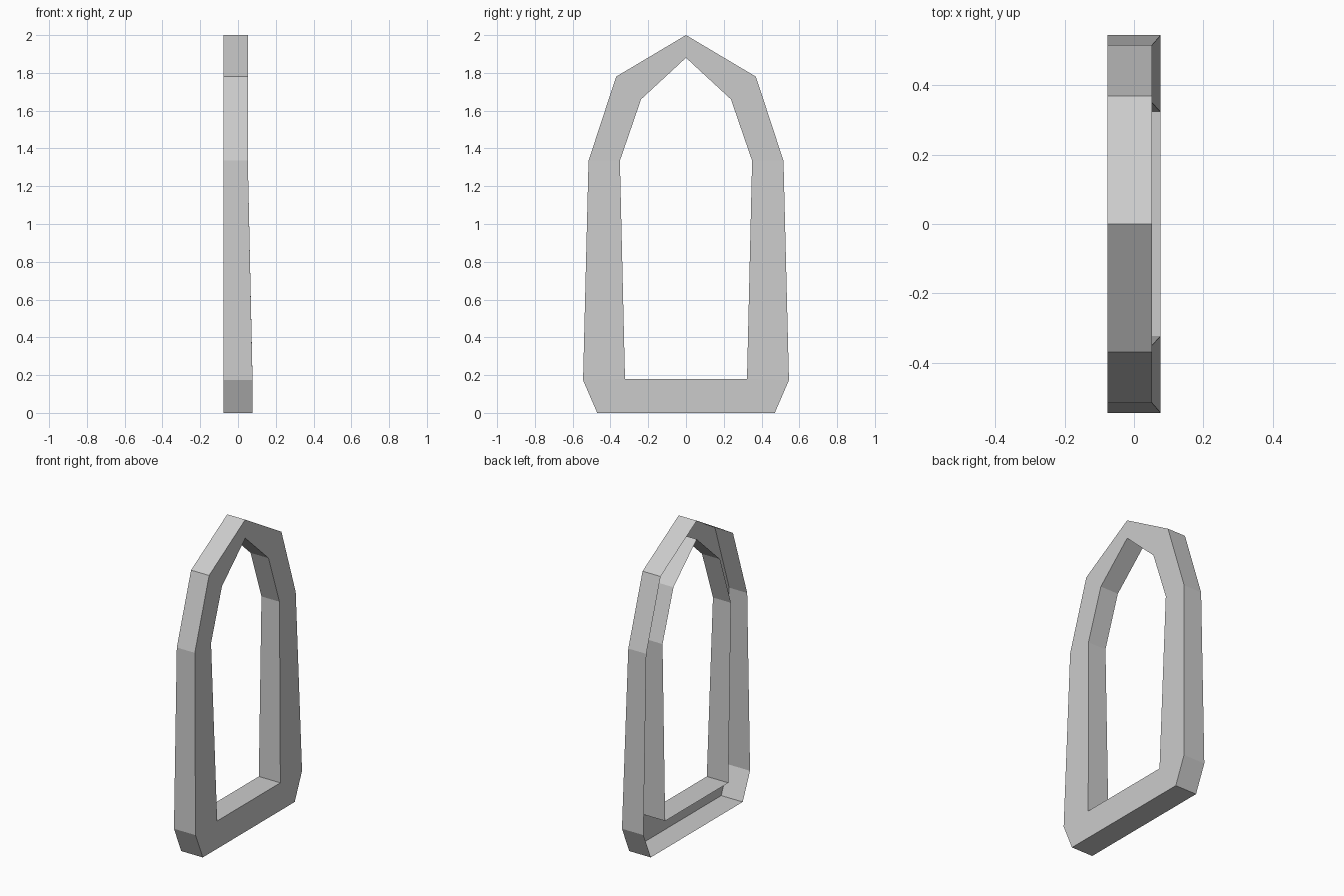
import bpy, bmesh

if "Cube" in bpy.data.objects:
    bpy.data.objects.remove(bpy.data.objects["Cube"])

BACK_X = -0.077

# Half outlines from bottom to peak: (y, z, front x)
outer_half = [(0.47, 0.0, 0.077), (0.545, 0.173, 0.077), (0.516, 1.335, 0.052),
              (0.37, 1.78, 0.052), (0.0, 2.0, 0.052)]
inner_half = [(0.323, 0.18, 0.077), (0.323, 0.18, 0.077), (0.35, 1.335, 0.052),
              (0.238, 1.66, 0.052), (0.0, 1.88, 0.052)]


def full_loop(half):
    """Mirror a half outline across y = 0."""
    return half + [(-y, z, x) for y, z, x in reversed(half[:-1])]


def ring(bm, loop, back):
    return [bm.verts.new((BACK_X if back else x, y, z)) for y, z, x in loop]


bm = bmesh.new()
outer, inner = full_loop(outer_half), full_loop(inner_half)
outer_front, outer_back = ring(bm, outer, False), ring(bm, outer, True)
inner_front, inner_back = ring(bm, inner, False), ring(bm, inner, True)

# Outer wall, front face and opening wall; the back of the channel stays open
n = len(outer)
for a, b in ((outer_back, outer_front), (outer_front, inner_front), (inner_front, inner_back)):
    for i in range(n):
        j = (i + 1) % n
        bm.faces.new((a[i], a[j], b[j], b[i]))

# Merge the doubled inner corners
bmesh.ops.remove_doubles(bm, verts=bm.verts[:], dist=0.0005)
bmesh.ops.recalc_face_normals(bm, faces=bm.faces[:])
bm.normal_update()
if sum(f.normal.x * f.calc_area() for f in bm.faces) < 0:
    bmesh.ops.reverse_faces(bm, faces=bm.faces[:])

mesh = bpy.data.meshes.new("arched_window_frame")
bm.to_mesh(mesh)
bm.free()
frame = bpy.data.objects.new("arched_window_frame", mesh)
bpy.context.collection.objects.link(frame)
